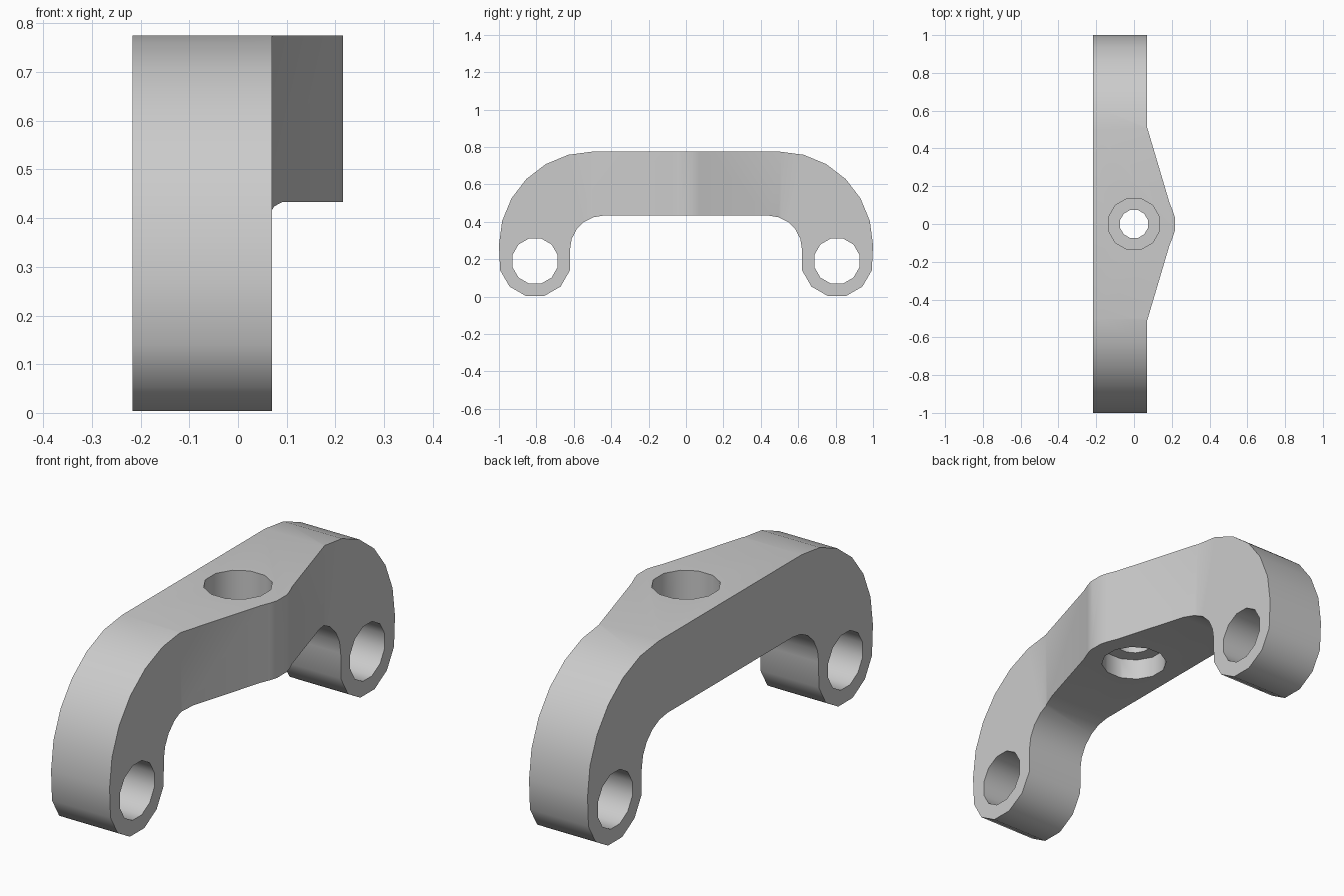
import bpy, bmesh
from math import cos, sin, radians
from mathutils import Matrix

cube = bpy.data.objects.get("Cube")
if cube:
    bpy.data.objects.remove(cube)

metal = bpy.data.materials.new("plain grey")
metal.use_nodes = True
GREY = (0.6, 0.6, 0.6, 1)
metal.diffuse_color = GREY
metal.node_tree.nodes["Principled BSDF"].inputs["Base Color"].default_value = GREY

LEFT, RIGHT, BODY = -0.217, 0.216, 0.07
TOP, UNDER = 0.775, 0.433
EYE_Y, EYE_Z = 0.807, 0.19


def arc(cx, cy, r, start, end, steps):
    angles = [radians(start + (end - start) * i / steps) for i in range(steps + 1)]
    return [(cx + r * cos(a), cy + r * sin(a)) for a in angles]


def prism(name, points, direction):
    """Extrude a closed 3D outline into a solid object."""
    bm = bmesh.new()
    face = bm.faces.new([bm.verts.new(p) for p in points])
    extruded = bmesh.ops.extrude_face_region(bm, geom=[face])["geom"]
    verts = [v for v in extruded if isinstance(v, bmesh.types.BMVert)]
    bmesh.ops.translate(bm, verts=verts, vec=direction)
    bmesh.ops.recalc_face_normals(bm, faces=bm.faces[:])
    mesh = bpy.data.meshes.new(name)
    bm.to_mesh(mesh)
    bm.free()
    obj = bpy.data.objects.new(name, mesh)
    bpy.context.collection.objects.link(obj)
    mesh.materials.append(metal)
    return obj


def cut(obj, tool, operation="DIFFERENCE"):
    mod = obj.modifiers.new("cut", "BOOLEAN")
    mod.object, mod.operation, mod.solver = tool, operation, "EXACT"
    bpy.context.view_layer.objects.active = obj
    bpy.ops.object.modifier_apply(modifier=mod.name)
    bpy.data.objects.remove(tool)


# Arched side profile: half outline, then mirrored
half = arc(0.44, 0.253, 0.18, 90, 0, 5)
half += arc(EYE_Y, EYE_Z, 0.193, 195, 345, 5)
half += arc(0.5, 0.275, 0.5, 0, 90, 6)
outline = half + [(-y, z) for y, z in reversed(half)]
handle = prism("arched_bracket", [(LEFT, y, z) for y, z in outline], (RIGHT - LEFT, 0, 0))

# Plan shape: straight back with a tapered boss in the middle
side = [(BODY, 1.1), (BODY, 0.51), (0.188, 0.112), (0.205, 0.07), (RIGHT, 0.035)]
plan = [(LEFT - 0.1, 1.1)] + side
plan += [(x, -y) for x, y in reversed(plan)]
cut(handle, prism("plan_cutter", [(x, y, -0.1) for x, y in plan], (0, 0, 1)), "INTERSECT")

# Cross holes through both end eyes
for sign in (-1, 1):
    ring = arc(sign * EYE_Y, EYE_Z, 0.125, 15, 345, 11)
    cut(handle, prism("eye_cutter", [(-0.5, y, z) for y, z in ring], (1, 0, 0)))

# Vertical hole, counterbored from above and below
for radius, low, high in ((0.077, 0.3, 0.9), (0.14, TOP - 0.15, 0.9), (0.14, 0.3, UNDER + 0.095)):
    ring = arc(0, 0, radius, 15, 345, 11)
    cut(handle, prism("bore_cutter", [(x, y, low) for x, y in ring], (0, 0, high - low)))

handle.select_set(True)
bpy.context.view_layer.objects.active = handle
bpy.ops.object.shade_smooth_by_angle(angle=radians(35))
